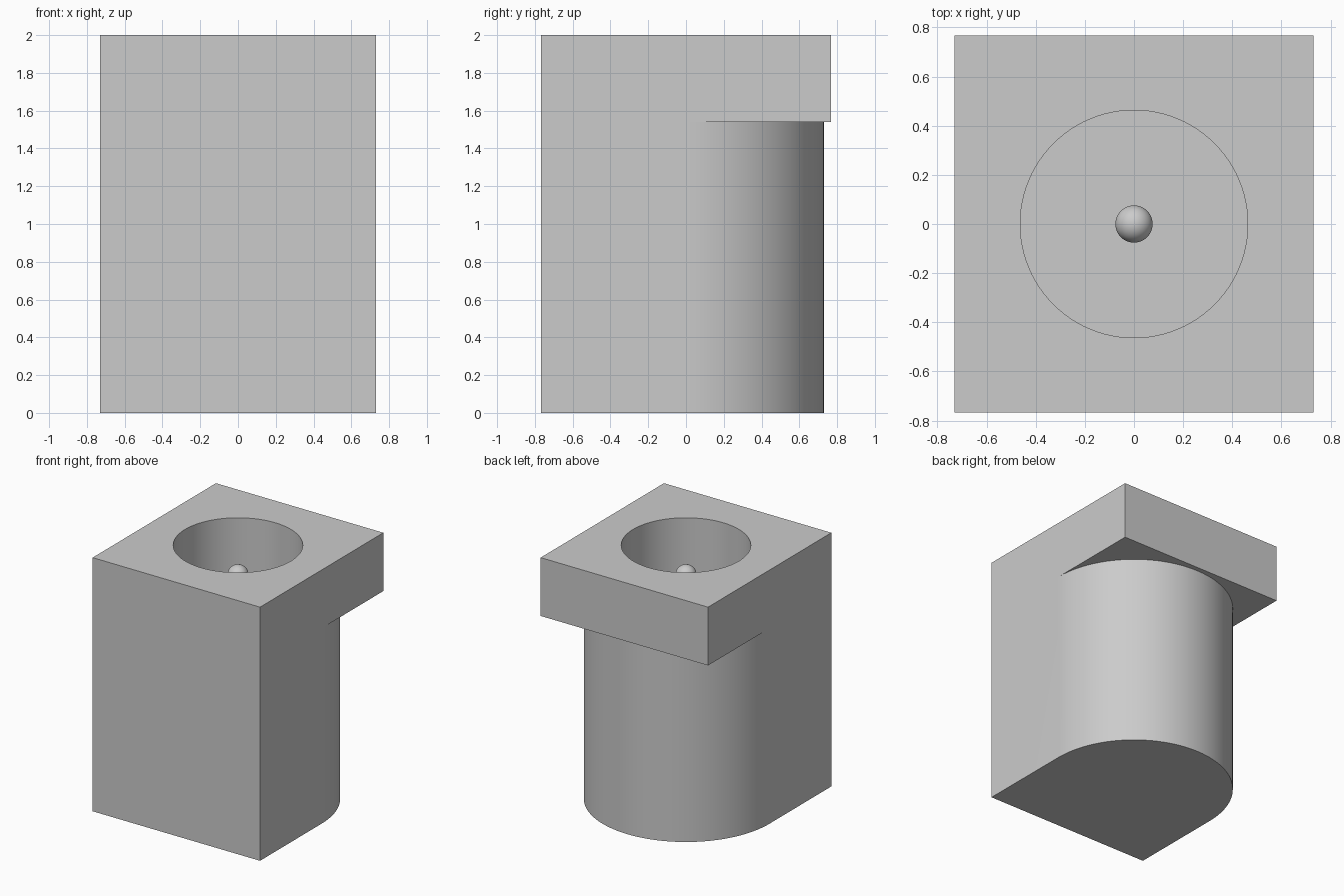
import bpy
import bmesh
from math import sin, cos, pi, radians

WIDTH, DEPTH, HEIGHT = 1.46, 1.536, 2.0
R = WIDTH / 2
FLANGE_Z = 1.54
BORE_R, BORE_FLOOR = 0.463, 0.4
PIN_R, PIN_SHOULDER = 0.076, 1.767

cube = bpy.data.objects.get("Cube")
if cube:
    bpy.data.objects.remove(cube, do_unlink=True)

grey = bpy.data.materials.new("plain grey")
grey.use_nodes = True
COLOUR = (0.6, 0.6, 0.6, 1)
grey.diffuse_color = COLOUR
grey.node_tree.nodes["Principled BSDF"].inputs["Base Color"].default_value = COLOUR


def arc(radius, start, end, steps):
    """Points on an arc about the vertical axis, end included."""
    return [(radius * cos(start + (end - start) * i / steps),
             radius * sin(start + (end - start) * i / steps))
            for i in range(steps + 1)]


def make_object(name, bm):
    bmesh.ops.recalc_face_normals(bm, faces=bm.faces)
    mesh = bpy.data.meshes.new(name)
    bm.to_mesh(mesh)
    bm.free()
    mesh.materials.append(grey)
    obj = bpy.data.objects.new(name, mesh)
    bpy.context.collection.objects.link(obj)
    return obj


def prism(name, outline, z0, z1):
    """Extrude a flat outline upwards."""
    bm = bmesh.new()
    base = bm.faces.new([bm.verts.new((x, y, z0)) for x, y in outline])
    top = bmesh.ops.extrude_face_region(bm, geom=[base], use_keep_orig=True)
    verts = [v for v in top["geom"] if isinstance(v, bmesh.types.BMVert)]
    bmesh.ops.translate(bm, vec=(0, 0, z1 - z0), verts=verts)
    return make_object(name, bm)


def combine(obj, other, operation):
    """Apply a boolean and discard the helper object."""
    other.hide_render = True
    mod = obj.modifiers.new(operation.lower(), "BOOLEAN")
    mod.operation, mod.object, mod.solver = operation, other, "EXACT"
    bpy.context.view_layer.objects.active = obj
    bpy.ops.object.modifier_apply(modifier=mod.name)
    bpy.data.objects.remove(other, do_unlink=True)


def smooth(obj):
    bpy.ops.object.select_all(action="DESELECT")
    obj.select_set(True)
    bpy.context.view_layer.objects.active = obj
    bpy.ops.object.shade_smooth_by_angle(angle=radians(30))


# Housing: square front, half-round back, full height
front = -DEPTH / 2
housing = prism("socket_housing",
                [(-R, front), (R, front)] + arc(R, 0, pi, 48), 0, HEIGHT)

# Square flange around the mouth
flange = prism("flange", [(-R, front), (R, front), (R, -front), (-R, -front)],
               FLANGE_Z, HEIGHT)
combine(housing, flange, "UNION")

# Round blind bore
bore = prism("bore_cutter", arc(BORE_R, 0, 2 * pi, 96)[:-1],
             BORE_FLOOR, HEIGHT + 0.2)
combine(housing, bore, "DIFFERENCE")
smooth(housing)

# Centre pin with a domed tip, turned from a profile
bm = bmesh.new()
profile = [(PIN_R, BORE_FLOOR - 0.05)]
profile += [(r, PIN_SHOULDER + h) for r, h in arc(PIN_R, 0, pi / 2, 12)]
points = [bm.verts.new((r, 0, z)) for r, z in profile]
edges = [bm.edges.new(pair) for pair in zip(points, points[1:])]
bmesh.ops.spin(bm, geom=points + edges, cent=(0, 0, 0), axis=(0, 0, 1),
               angle=2 * pi, steps=48)
bmesh.ops.remove_doubles(bm, verts=bm.verts, dist=0.0001)
pin = make_object("centre_pin", bm)
smooth(pin)
